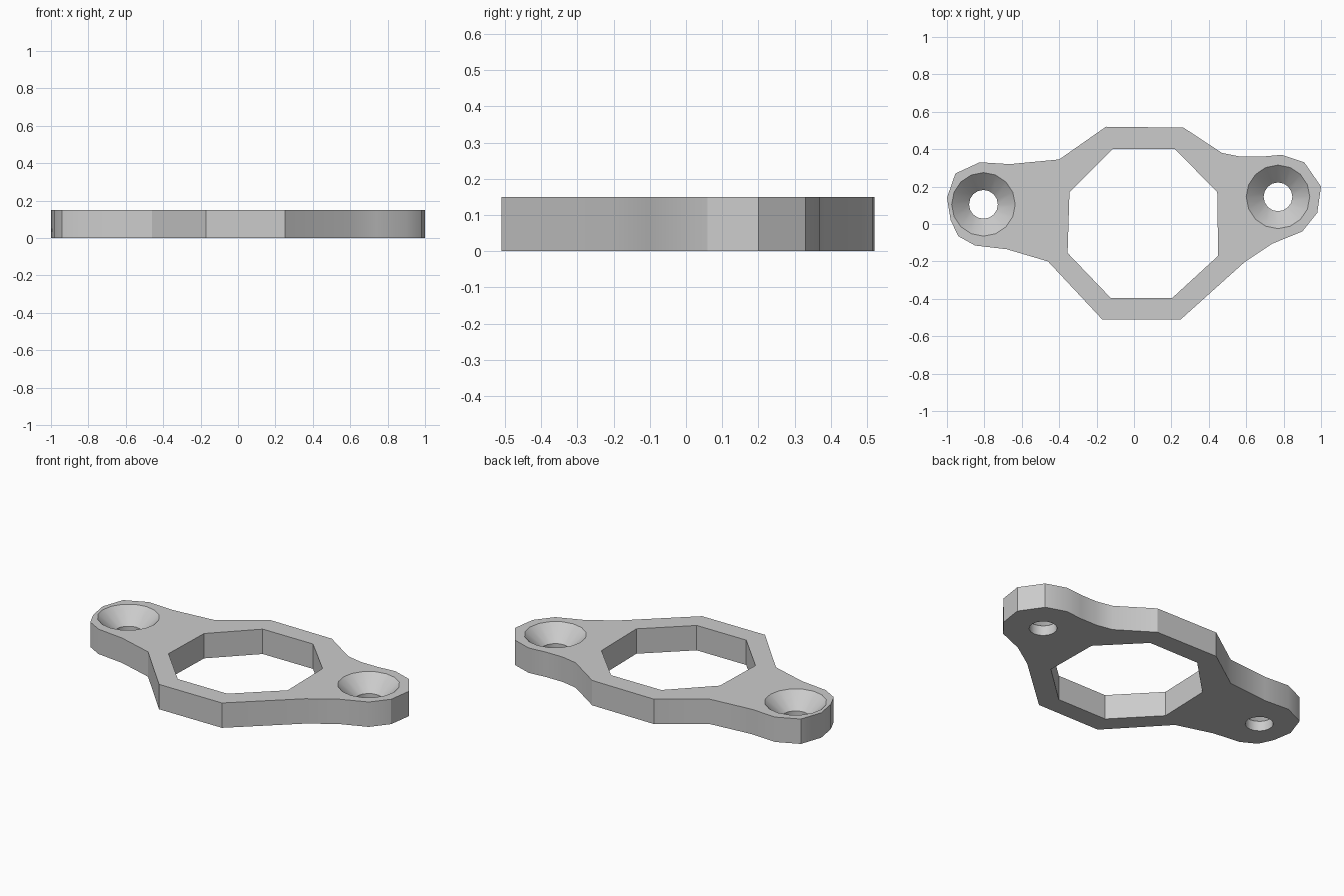
import bpy, bmesh, math

cube = bpy.data.objects.get("Cube")
if cube:
    bpy.data.objects.remove(cube)

H = 0.15         # plate thickness
CONE_Z = 0.06    # height where the countersink meets the straight bore

# Plate outline, counterclockwise from the front right corner
OUTLINE = [(.25, -.51), (.59, -.205), (.74, -.105), (.9, -.04), (.98, .06), (1, .2),
           (.91, .33), (.79, .37), (.68, .36), (.57, .36), (.47, .38), (.265, .515),
           (-.15, .52), (-.4, .345), (-.665, .32), (-.825, .33), (-.955, .27), (-1, .14),
           (-.98, .02), (-.94, -.065), (-.85, -.115), (-.68, -.135), (-.46, -.2), (-.17, -.51)]
# Eight-sided centre opening
OPENING = [(-.115, .4), (.22, .4), (.445, .17), (.45, -.17),
           (.205, -.395), (-.125, -.395), (-.355, -.155), (-.345, .17)]


def circle(cx, cy, r, n=16):
    return [(cx + r * math.cos(2 * math.pi * i / n), cy + r * math.sin(2 * math.pi * i / n))
            for i in range(n)]


def ring(bm, points, z):
    """Closed loop of vertices at one height."""
    verts = [bm.verts.new((x, y, z)) for x, y in points]
    for a, b in zip(verts, verts[1:] + verts[:1]):
        bm.edges.new((a, b))
    return verts


def wall(bm, lower, upper):
    """Strip of quads between two rings."""
    n = len(lower)
    for i in range(n):
        j = (i + 1) % n
        bm.faces.new((lower[i], lower[j], upper[j], upper[i]))


def ring_edges(bm, rings):
    return [bm.edges.get((r[i - 1], r[i])) for r in rings for i in range(len(r))]


bm = bmesh.new()
bottom, top = [], []

# Straight outer and inner walls
for points in (OUTLINE, OPENING):
    low, high = ring(bm, points, 0), ring(bm, points, H)
    wall(bm, low, high)
    bottom.append(low)
    top.append(high)

# Countersunk screw holes in the two ears
for cx, cy in ((-.805, .105), (.77, .145)):
    low = ring(bm, circle(cx, cy, .077), 0)
    mid = ring(bm, circle(cx, cy, .077), CONE_Z)
    high = ring(bm, circle(cx, cy, .17), H)
    wall(bm, low, mid)
    wall(bm, mid, high)
    bottom.append(low)
    top.append(high)

# Flat top and underside with the holes left open
for rings, z in ((top, 1), (bottom, -1)):
    bmesh.ops.triangle_fill(bm, edges=ring_edges(bm, rings), use_beauty=True, normal=(0, 0, z))
bmesh.ops.recalc_face_normals(bm, faces=bm.faces[:])

mesh = bpy.data.meshes.new("mounting_plate")
bm.to_mesh(mesh)
bm.free()
plate = bpy.data.objects.new("mounting_plate", mesh)
bpy.context.collection.objects.link(plate)

# Plain grey
grey = bpy.data.materials.new("grey")
grey.use_nodes = True
colour = (.6, .6, .6, 1)
grey.diffuse_color = colour
grey.node_tree.nodes["Principled BSDF"].inputs["Base Color"].default_value = colour
mesh.materials.append(grey)

# Smooth shading with sharp corners kept
bpy.ops.object.select_all(action='DESELECT')
plate.select_set(True)
bpy.context.view_layer.objects.active = plate
bpy.ops.object.shade_smooth_by_angle(angle=math.radians(30))
